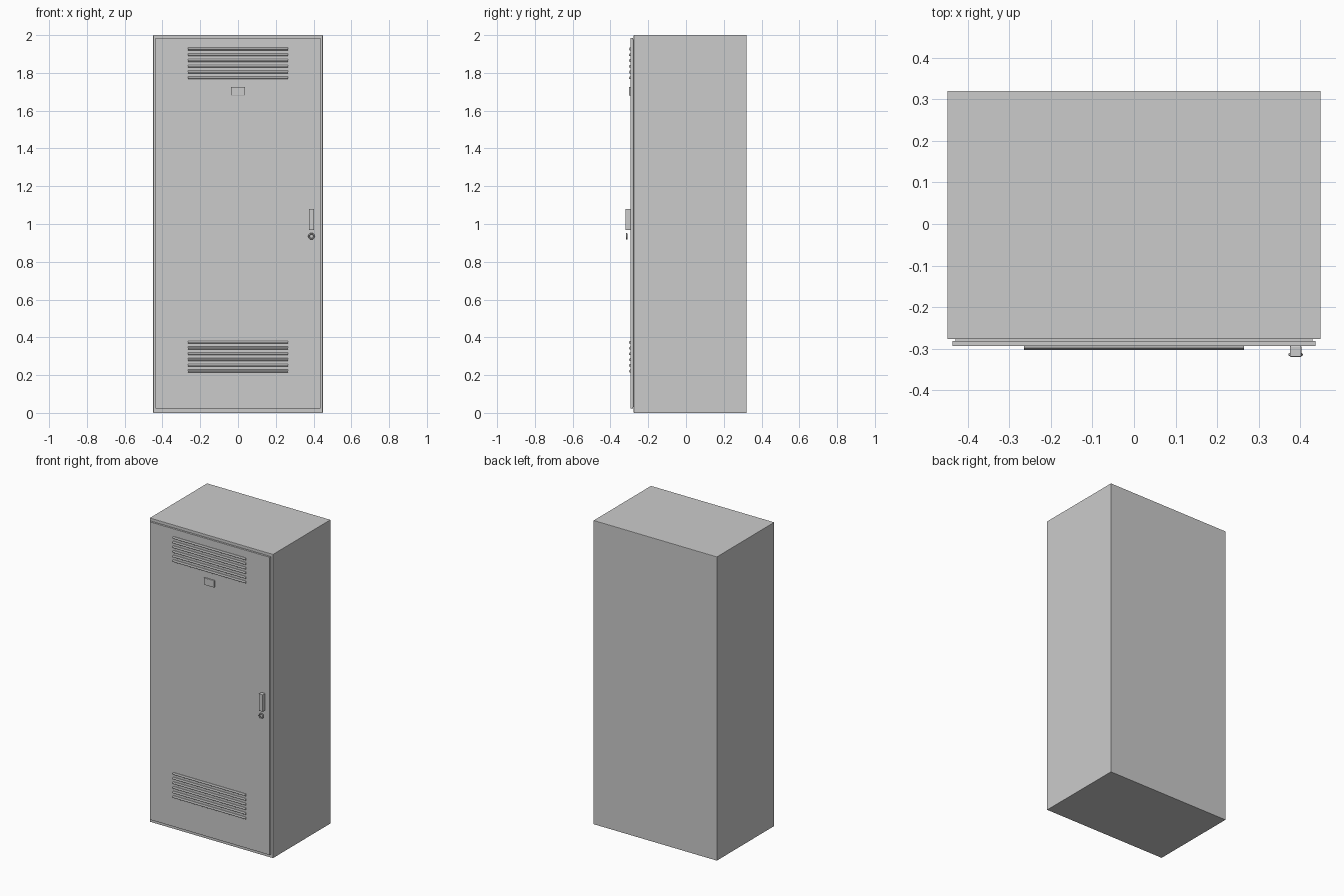
import bpy, bmesh, math

if "Cube" in bpy.data.objects:
    bpy.data.objects.remove(bpy.data.objects["Cube"])

def material(name, v):
    m = bpy.data.materials.new(name)
    m.diffuse_color = (v[0], v[1], v[2], 1)
    m.use_nodes = True
    m.node_tree.nodes["Principled BSDF"].inputs["Base Color"].default_value = m.diffuse_color
    return m

GREY = material("cabinet grey", (0.6, 0.6, 0.6))

def finish(name, bm, mat):
    bmesh.ops.recalc_face_normals(bm, faces=bm.faces)
    me = bpy.data.meshes.new(name)
    bm.to_mesh(me)
    bm.free()
    me.materials.append(mat)
    ob = bpy.data.objects.new(name, me)
    bpy.context.collection.objects.link(ob)
    return ob

def box(name, x, y, z, mat=GREY, bevel=0):
    bm = bmesh.new()
    bmesh.ops.create_cube(bm, size=1)
    for v in bm.verts:
        v.co = [(a + b) / 2 + c * (b - a) for (a, b), c in zip((x, y, z), v.co)]
    ob = finish(name, bm, mat)
    if bevel:
        mod = ob.modifiers.new("bevel", 'BEVEL')
        mod.width, mod.segments = bevel, 2
    return ob

def slat(name, z):
    # sloped louvre hood, extruded along x from a small y/z profile
    prof = [(-0.293, z + 0.008), (-0.298, z + 0.007), (-0.303, z),
            (-0.303, z - 0.004), (-0.298, z - 0.007), (-0.293, z - 0.007)]
    bm = bmesh.new()
    ends = [[bm.verts.new((x, py, pz)) for py, pz in prof] for x in (-0.265, 0.265)]
    for e in ends:
        bm.faces.new(e)
    n = len(prof)
    for i in range(n):
        j = (i + 1) % n
        bm.faces.new((ends[0][i], ends[0][j], ends[1][j], ends[1][i]))
    return finish(name, bm, GREY)

# Cabinet shell and door
box("cabinet_body", (-0.449, 0.449), (-0.277, 0.32), (0, 2), bevel=0.002)
box("door_gasket", (-0.43, 0.43), (-0.283, -0.276), (0.032, 1.976))
box("door", (-0.437, 0.437), (-0.294, -0.281), (0.024, 1.984), bevel=0.001)

# Two vents of six louvres
for label, base in (("top", 1.774), ("bottom", 0.221)):
    for i in range(6):
        slat(f"{label}_vent_slat_{i + 1}", base + i * 0.0305)

# Blank badge plate and handle
box("badge_plate", (-0.038, 0.038), (-0.302, -0.293), (1.68, 1.726), bevel=0.002)
box("door_handle", (0.375, 0.403), (-0.32, -0.293), (0.967, 1.08), bevel=0.003)

# Lock ring
bpy.ops.mesh.primitive_torus_add(major_segments=32, minor_segments=10, major_radius=0.0135,
                                 minor_radius=0.004, location=(0.389, -0.314, 0.935),
                                 rotation=(math.pi / 2, 0, 0))
ring = bpy.context.object
ring.name = "lock_ring"
ring.data.materials.append(GREY)
bpy.ops.object.shade_smooth_by_angle(angle=math.radians(40))
